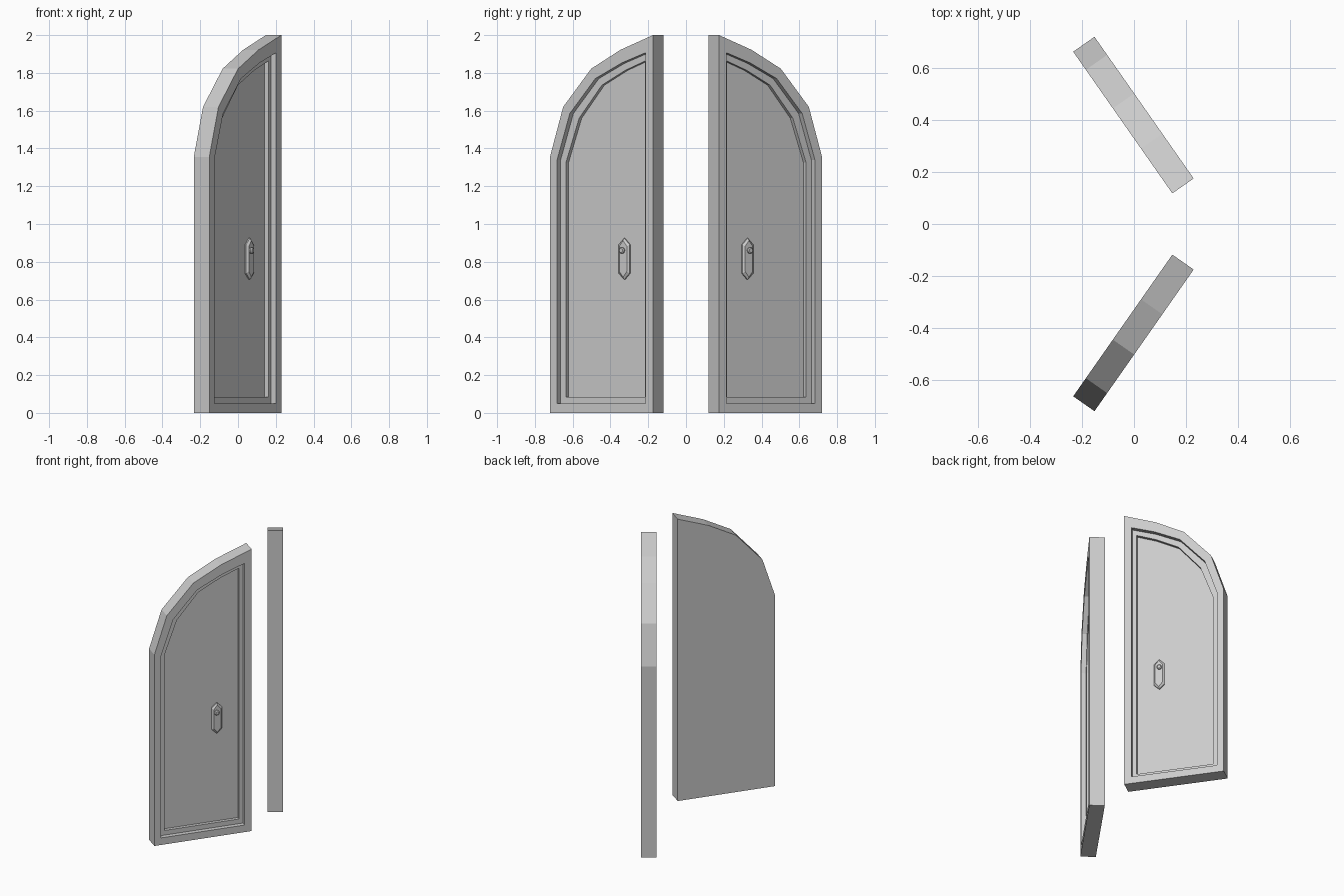
import bpy, bmesh, math
from mathutils import Vector

if "Cube" in bpy.data.objects:
    bpy.data.objects.remove(bpy.data.objects["Cube"])

ANG = math.radians(55)
C, S = math.cos(ANG), math.sin(ANG)


def place(u, z, d, side):
    """u along leaf width, d depth behind the front face; side mirrors in y."""
    x = -0.152 + C * u - S * d
    y = -0.72 + S * u + C * d
    return Vector((x, y * side, z))


def loft(name, rings, side):
    """Join (outline, depth) rings into a closed solid."""
    bm = bmesh.new()
    loops = [[bm.verts.new(place(u, z, d, side)) for u, z in pts] for pts, d in rings]
    n = len(loops[0])
    for a, b in zip(loops, loops[1:]):
        for i in range(n):
            j = (i + 1) % n
            bm.faces.new((a[i], a[j], b[j], b[i]))
    bm.faces.new(loops[0])
    bm.faces.new(loops[-1])
    bmesh.ops.recalc_face_normals(bm, faces=bm.faces)
    me = bpy.data.meshes.new(name)
    bm.to_mesh(me)
    bm.free()
    ob = bpy.data.objects.new(name, me)
    bpy.context.collection.objects.link(ob)
    return ob


def arch(u0, u1, z0, arc):
    return [(u1, z0), (u0, z0)] + arc


def hexagon(u, w, z0, z1, cut):
    return [(u, z0), (u + w, z0 + cut), (u + w, z1 - cut),
            (u, z1), (u - w, z1 - cut), (u - w, z0 + cut)]


def circle(u, z, r, n=10):
    return [(u + r * math.cos(2 * math.pi * i / n),
             z + r * math.sin(2 * math.pi * i / n)) for i in range(n)]


# Half-arch outlines: door edge, first recess, second recess
outer = arch(0, 0.665, 0, [(0, 1.356), (0.085, 1.62), (0.266, 1.822),
                           (0.455, 1.922), (0.665, 2.0)])
step1 = arch(0.046, 0.618, 0.05, [(0.046, 1.34), (0.128, 1.585), (0.293, 1.77),
                                  (0.462, 1.852), (0.618, 1.907)])
step2 = arch(0.08, 0.592, 0.083, [(0.08, 1.325), (0.165, 1.56), (0.312, 1.735),
                                  (0.462, 1.813), (0.592, 1.863)])
D1, D2 = 0.033, 0.057

for side, label in ((1, "left"), (-1, "right")):
    # Door leaf with two-step recessed panel
    loft(label + "_door_leaf", [(outer, 0.1), (outer, 0), (step1, 0), (step1, D1),
                                (step2, D1), (step2, D2)], side)
    # Bevelled handle plate
    loft(label + "_handle_plate", [
        (hexagon(0.445, 0.035, 0.705, 0.925, 0.034), D2 + 0.002),
        (hexagon(0.445, 0.035, 0.705, 0.925, 0.034), D2 - 0.008),
        (hexagon(0.445, 0.024, 0.718, 0.912, 0.030), D2 - 0.018)], side)
    # Round knob
    loft(label + "_knob", [(circle(0.44, 0.86, 0.017), D2 - 0.01),
                           (circle(0.44, 0.86, 0.017), D2 - 0.026),
                           (circle(0.44, 0.86, 0.011), D2 - 0.031)], side)
